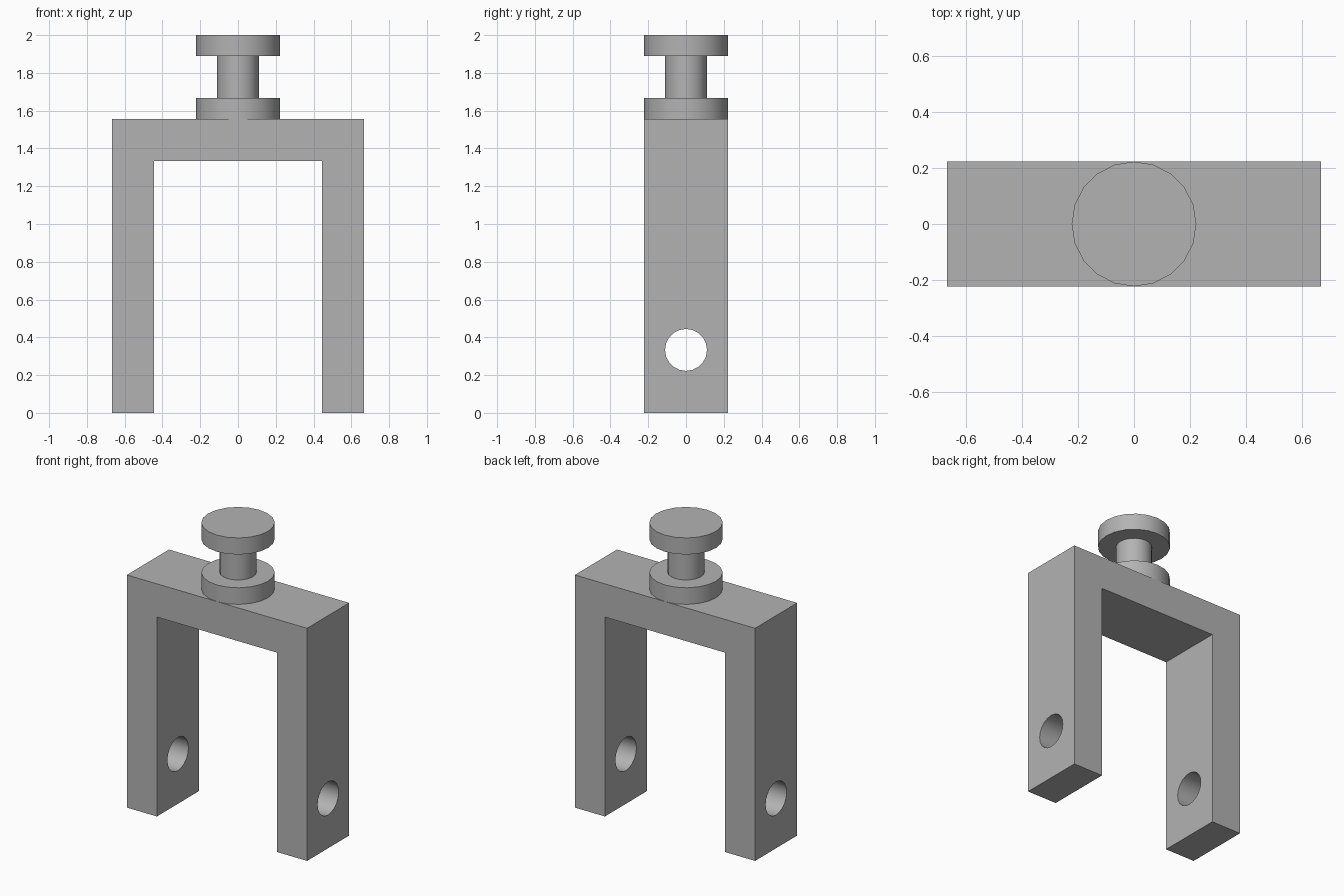
import bpy, bmesh, math
from mathutils import Matrix, Vector

cube = bpy.data.objects.get("Cube")
if cube:
    bpy.data.objects.remove(cube, do_unlink=True)

U = 2 / 9          # bar thickness, the module for every other size
SIDES = 20

grey = bpy.data.materials.new("plain grey")
grey.use_nodes = True
colour = (0.45, 0.45, 0.45, 1)
grey.diffuse_color = colour
grey.node_tree.nodes["Principled BSDF"].inputs["Base Color"].default_value = colour


def add_object(name, bm):
    bmesh.ops.recalc_face_normals(bm, faces=bm.faces)
    mesh = bpy.data.meshes.new(name)
    bm.to_mesh(mesh)
    bm.free()
    mesh.materials.append(grey)
    obj = bpy.data.objects.new(name, mesh)
    bpy.context.collection.objects.link(obj)
    return obj


def smooth(obj):
    bpy.ops.object.select_all(action='DESELECT')
    obj.select_set(True)
    bpy.context.view_layer.objects.active = obj
    bpy.ops.object.shade_smooth_by_angle(angle=math.radians(35))


# Fork: an upside-down U profile extruded front to back
half = [(3, 0), (3, 7), (-3, 7), (-3, 0), (-2, 0), (-2, 6), (2, 6), (2, 0)]
bm = bmesh.new()
face = bm.faces.new([bm.verts.new((x * U, -U, z * U)) for x, z in half])
out = bmesh.ops.extrude_face_region(bm, geom=[face])
verts = [v for v in out["geom"] if isinstance(v, bmesh.types.BMVert)]
bmesh.ops.translate(bm, verts=verts, vec=Vector((0, 2 * U, 0)))
fork = add_object("fork", bm)

# Pin hole through both legs
bm = bmesh.new()
place = Matrix.Translation((0, 0, 1.5 * U)) @ Matrix.Rotation(math.pi / 2, 4, 'Y')
bmesh.ops.create_cone(bm, cap_ends=True, segments=SIDES, radius1=U / 2,
                      radius2=U / 2, depth=8 * U, matrix=place)
cutter = add_object("pin_hole_cutter", bm)
cut = fork.modifiers.new("pin_hole", 'BOOLEAN')
cut.operation = 'DIFFERENCE'
cut.solver = 'EXACT'
cut.object = cutter
bpy.context.view_layer.objects.active = fork
bpy.ops.object.modifier_apply(modifier=cut.name)
bpy.data.objects.remove(cutter, do_unlink=True)
smooth(fork)

# Knob: flange, neck and head turned from one profile
profile = [(0, 7), (1, 7), (1, 7.5), (0.5, 7.5), (0.5, 8.5), (1, 8.5), (1, 9), (0, 9)]
bm = bmesh.new()
points = [bm.verts.new((r * U, 0, z * U)) for r, z in profile]
edges = [bm.edges.new(pair) for pair in zip(points, points[1:])]
bmesh.ops.spin(bm, geom=points + edges, cent=(0, 0, 0), axis=(0, 0, 1),
               angle=2 * math.pi, steps=SIDES, use_merge=True)
bmesh.ops.remove_doubles(bm, verts=bm.verts, dist=0.0001)
smooth(add_object("knob", bm))
